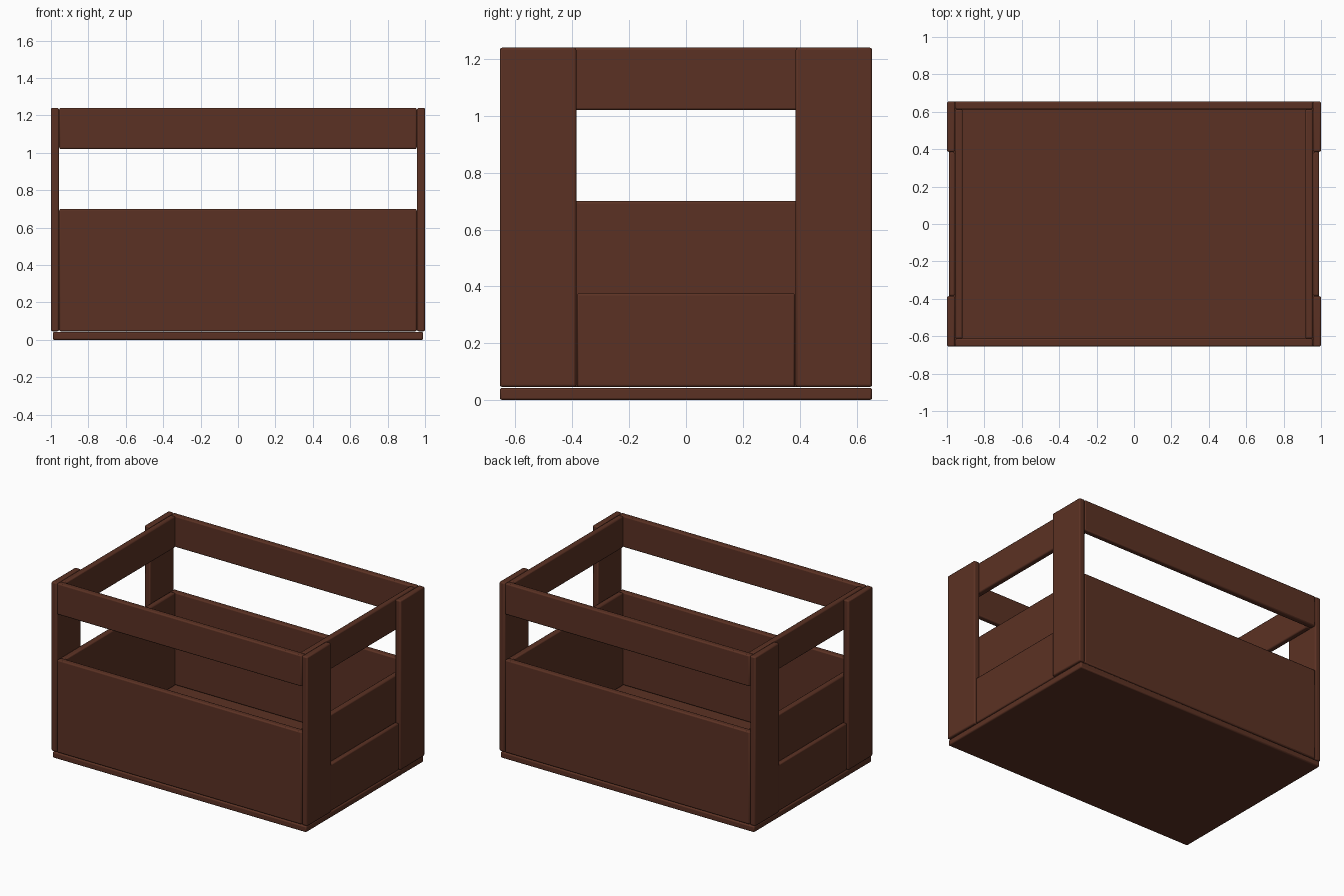
import bpy
import math

if "Cube" in bpy.data.objects:
    bpy.data.objects.remove(bpy.data.objects["Cube"])

wood = bpy.data.materials.new("dark_wood")
wood.diffuse_color = (0.105, 0.031, 0.017, 1)
wood.use_nodes = True
wood.node_tree.nodes["Principled BSDF"].inputs["Base Color"].default_value = wood.diffuse_color


def board(name, x, y, z):
    """Box plank spanning the (min, max) ranges, with softly rounded edges."""
    spans = (x, y, z)
    bpy.ops.mesh.primitive_cube_add(size=1, location=[(a + b) / 2 for a, b in spans])
    ob = bpy.context.object
    ob.name = name
    ob.scale = [abs(b - a) for a, b in spans]
    bpy.ops.object.transform_apply(location=False, rotation=False, scale=True)
    bevel = ob.modifiers.new("soft_edges", 'BEVEL')
    bevel.width = 0.008
    bevel.segments = 2
    ob.data.materials.append(wood)
    bpy.ops.object.shade_smooth_by_angle(angle=math.radians(40))
    return ob


def span(sign, a, b):
    return tuple(sorted((sign * a, sign * b)))


LOW, MID, RAIL, TOP = 0.046, 0.70, 1.02, 1.24

# Floor panel
board("floor_panel", (-0.99, 0.99), (-0.655, 0.655), (0, 0.043))

# Long sides: wide lower board and top rail
for s, side in ((-1, "front"), (1, "back")):
    y = span(s, 0.613, 0.655)
    board(side + "_lower_board", (-0.956, 0.956), y, (LOW, MID))
    board(side + "_top_rail", (-0.956, 0.956), y, (RAIL, TOP))

# Short ends: inner board and rail, low outer board, corner posts
for s, side in ((-1, "left"), (1, "right")):
    inner, outer = span(s, 0.916, 0.956), span(s, 0.957, 1.0)
    board(side + "_end_board", inner, (-0.613, 0.613), (LOW, MID))
    board(side + "_end_rail", inner, (-0.613, 0.613), (RAIL, TOP))
    board(side + "_outer_board", span(s, 0.957, 0.99), (-0.384, 0.384), (LOW, 0.376))
    for t, end in ((-1, "front"), (1, "back")):
        board(f"{side}_{end}_post", outer, span(t, 0.386, 0.655), (LOW, TOP))
